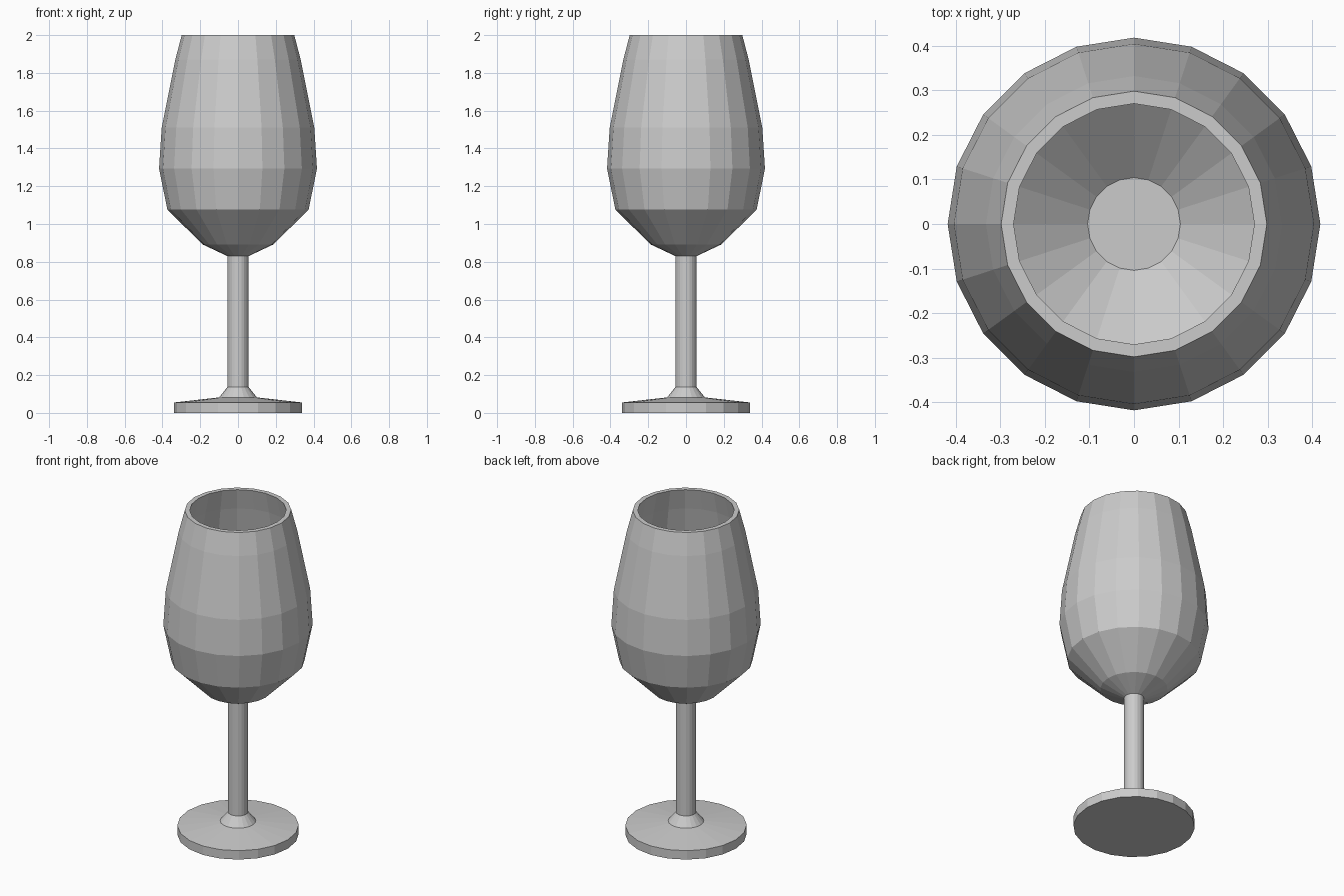
import bpy, bmesh, math

if "Cube" in bpy.data.objects:
    bpy.data.objects.remove(bpy.data.objects["Cube"])

SIDES = 20


def lathe(name, profile):
    """Revolve an (r, z) profile about z; both ends are capped with a flat disc."""
    bm = bmesh.new()
    rings = []
    for r, z in profile:
        rings.append([bm.verts.new((r * math.cos(2 * math.pi * i / SIDES),
                                    r * math.sin(2 * math.pi * i / SIDES), z))
                      for i in range(SIDES)])
    for a, b in zip(rings, rings[1:]):
        for i in range(SIDES):
            j = (i + 1) % SIDES
            bm.faces.new((a[i], a[j], b[j], b[i]))
    bm.faces.new(rings[0][::-1])
    bm.faces.new(rings[-1])
    bmesh.ops.recalc_face_normals(bm, faces=bm.faces)
    mesh = bpy.data.meshes.new(name)
    bm.to_mesh(mesh)
    bm.free()
    obj = bpy.data.objects.new(name, mesh)
    bpy.context.collection.objects.link(obj)
    return obj


# Foot, collar and stem up to the bowl
foot_and_stem = [(0.34, 0), (0.34, 0.055), (0.10, 0.082), (0.056, 0.137), (0.056, 0.83)]

# Outside of the bowl, from stem to rim
bowl_outside = [(0.188, 0.892), (0.374, 1.077), (0.418, 1.293),
                (0.404, 1.51), (0.332, 1.87), (0.298, 2.0)]

# Inside of the bowl, from rim down to the flat bottom
bowl_inside = [(0.27, 2.0), (0.302, 1.87), (0.374, 1.51), (0.388, 1.293),
               (0.347, 1.09), (0.104, 0.89)]

lathe("wine_glass", foot_and_stem + bowl_outside + bowl_inside)
